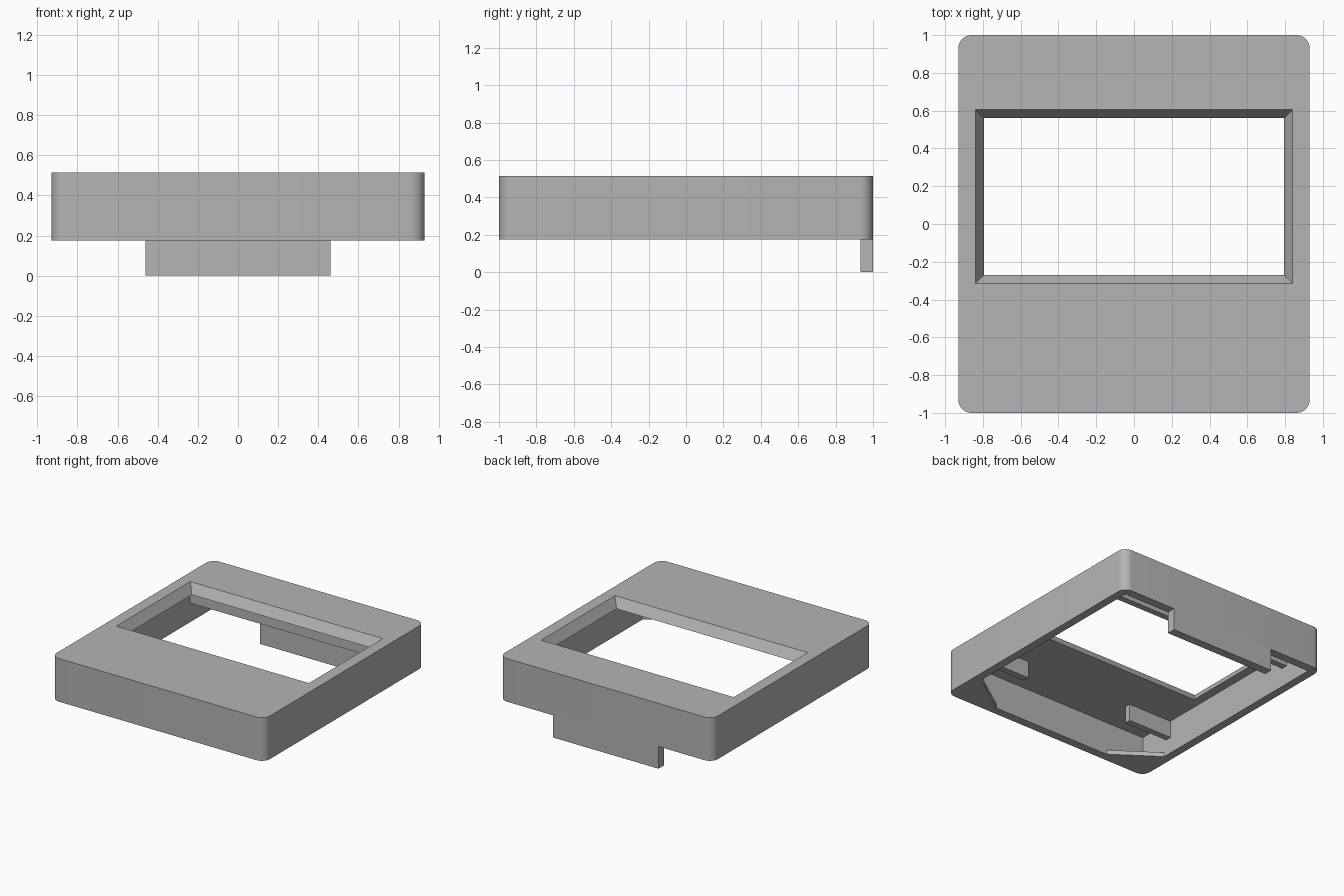
import bpy, bmesh, math

if "Cube" in bpy.data.objects:
    bpy.data.objects.remove(bpy.data.objects["Cube"], do_unlink=True)

# Main dimensions
HX, HY = 0.93, 1.0          # outer half sizes
IX, IY = 0.865, 0.932       # inner half sizes
BOTTOM, CEIL, TOP = 0.175, 0.44, 0.515
RADIUS = 0.07

grey = bpy.data.materials.new("matte grey")
colour = (0.46, 0.46, 0.46, 1)
grey.diffuse_color = colour
grey.use_nodes = True
grey.node_tree.nodes["Principled BSDF"].inputs["Base Color"].default_value = colour


def loft(name, low, high, z0, z1):
    """Solid between two matching outlines at heights z0 and z1."""
    bm = bmesh.new()
    a = [bm.verts.new((x, y, z0)) for x, y in low]
    b = [bm.verts.new((x, y, z1)) for x, y in high]
    bm.faces.new(a[::-1])
    bm.faces.new(b)
    n = len(a)
    for i in range(n):
        j = (i + 1) % n
        bm.faces.new((a[i], a[j], b[j], b[i]))
    bmesh.ops.recalc_face_normals(bm, faces=bm.faces[:])
    mesh = bpy.data.meshes.new(name)
    bm.to_mesh(mesh)
    bm.free()
    mesh.materials.append(grey)
    obj = bpy.data.objects.new(name, mesh)
    bpy.context.collection.objects.link(obj)
    return obj


def rect(x0, x1, y0, y1):
    return [(x0, y0), (x1, y0), (x1, y1), (x0, y1)]


def rounded_rect(hx, hy, r, steps=8):
    points = []
    for k, (sx, sy) in enumerate([(1, 1), (-1, 1), (-1, -1), (1, -1)]):
        for i in range(steps + 1):
            t = math.pi / 2 * (k + i / steps)
            points.append((sx * (hx - r) + r * math.cos(t),
                           sy * (hy - r) + r * math.sin(t)))
    return points


def block(name, x0, x1, y0, y1, z0, z1):
    outline = rect(x0, x1, y0, y1)
    return loft(name, outline, outline, z0, z1)


def cut(target, cutter):
    mod = target.modifiers.new("cut", 'BOOLEAN')
    mod.operation = 'DIFFERENCE'
    mod.solver = 'EXACT'
    mod.object = cutter
    bpy.context.view_layer.objects.active = target
    bpy.ops.object.modifier_apply(modifier=mod.name)
    bpy.data.objects.remove(cutter, do_unlink=True)


# Shell with rounded vertical corners, open underneath
outline = rounded_rect(HX, HY, RADIUS)
shell = loft("case_shell", outline, outline, BOTTOM, TOP)
cut(shell, block("cavity_cutter", -IX, IX, -IY, IY, BOTTOM - 0.1, CEIL))


# Window with sloping sides, cutter runs past the plate on both faces
def window(grow):
    return rect(-0.795 - grow, 0.795 + grow, -0.27 - grow, 0.56 + grow)


SLOPE, OVER = 0.6, 0.04
cut(shell, loft("window_cutter", window(-OVER * SLOPE),
                window((TOP - CEIL + OVER) * SLOPE), CEIL - OVER, TOP + OVER))

bpy.ops.object.select_all(action='DESELECT')
shell.select_set(True)
bpy.context.view_layer.objects.active = shell
bpy.ops.object.shade_smooth_by_angle(angle=math.radians(30))

# Tab hanging from the rear wall
block("rear_tab", -0.46, 0.46, IY, HY, 0, BOTTOM)

# Ribs under the top plate
SINK = 0.01
block("rear_rib", -IX - SINK, IX + SINK, 0.64, 0.69, 0.325, CEIL + SINK)
for side, s in (("left", 1), ("right", -1)):
    xs = sorted((s * 0.48, s * (IX + SINK)))
    block("front_rib_" + side, *xs, -0.67, -0.62, 0.305, CEIL + SINK)

    # Thin triangular plates across the front corners
    corner = [(s * 0.52, -IY), (s * IX, -IY), (s * IX, -0.69)]
    loft("corner_gusset_" + side, corner, corner, BOTTOM, BOTTOM + 0.035)
